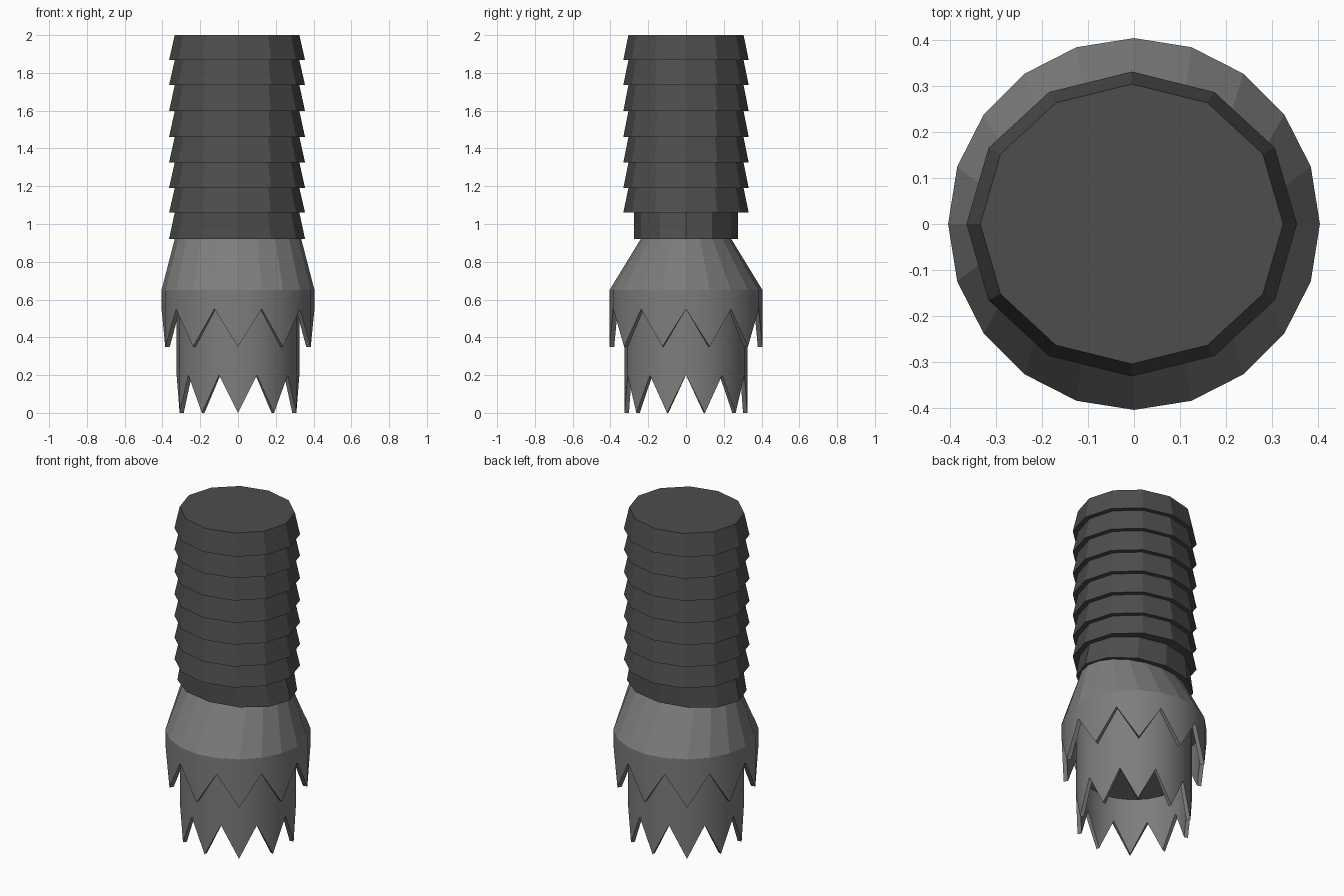
import bpy, bmesh, math

if "Cube" in bpy.data.objects:
    bpy.data.objects.remove(bpy.data.objects["Cube"])


def material(name, v):
    m = bpy.data.materials.new(name)
    m.diffuse_color = (v, v, v, 1)
    m.use_nodes = True
    m.node_tree.nodes["Principled BSDF"].inputs["Base Color"].default_value = m.diffuse_color
    return m


hose_mat = material("dark grey", 0.075)
metal_mat = material("mid grey", 0.205)


def finish(bm, name, mat, smooth=False):
    bmesh.ops.recalc_face_normals(bm, faces=bm.faces)
    if smooth:
        for f in bm.faces:
            f.smooth = True
        for e in bm.edges:
            e.smooth = e.calc_face_angle(0.0) < math.radians(30)
    me = bpy.data.meshes.new(name)
    bm.to_mesh(me)
    bm.free()
    me.materials.append(mat)
    ob = bpy.data.objects.new(name, me)
    bpy.context.collection.objects.link(ob)
    return ob


def loop(bm, n, rx, ry, zf, cx=0.0):
    # Ring of vertices starting at the front (-y); zf gives the height per index
    return [bm.verts.new((cx + rx * math.sin(2 * math.pi * i / n),
                          -ry * math.cos(2 * math.pi * i / n), zf(i)))
            for i in range(n)]


def bridge(bm, a, b):
    n = len(a)
    for i in range(n):
        j = (i + 1) % n
        bm.faces.new((a[i], a[j], b[j], b[i]))


def frustum(name, n, low, high, z0, z1, mat, cx=0.0):
    bm = bmesh.new()
    a = loop(bm, n, *low, lambda i: z0, cx)
    b = loop(bm, n, *high, lambda i: z1, cx)
    bridge(bm, a, b)
    bm.faces.new(a)
    bm.faces.new(b)
    return finish(bm, name, mat)


def toothed_tube(name, r_out, r_in, z_tip, z_valley, z_top, z_cap):
    # Thin wall with ten pointed teeth along the lower rim, capped inside
    bm = bmesh.new()
    rim = lambda i: z_valley if i % 2 else z_tip
    rings = [loop(bm, 20, r_out, r_out, lambda i: z_top),
             loop(bm, 20, r_out, r_out, rim),
             loop(bm, 20, r_in, r_in, rim),
             loop(bm, 20, r_in, r_in, lambda i: z_cap)]
    for a, b in zip(rings, rings[1:]):
        bridge(bm, a, b)
    bm.faces.new(rings[-1])
    bm.faces.new(rings[0])
    return finish(bm, name, metal_mat, True)


# Ribbed hose: eight overlapping tapered rings, the lowest one narrower in depth
levels = [0.92, 1.06, 1.19, 1.325, 1.46, 1.597, 1.735, 1.867, 2.0]
for k in range(8):
    low, high = ((0.36, 0.275), (0.33, 0.275)) if k == 0 else ((0.36, 0.332), (0.33, 0.305))
    frustum(f"hose_ring_{k + 1}", 12, low, high, levels[k], levels[k + 1], hose_mat, -0.005)

# Shoulder tapering from the round skirt to the oval hose
frustum("shoulder", 20, (0.405, 0.405), (0.335, 0.24), 0.65, 0.92, metal_mat)

# Outer skirt and inner tube with jagged rims
toothed_tube("outer_skirt", 0.405, 0.38, 0.35, 0.55, 0.65, 0.63)
toothed_tube("inner_tube", 0.325, 0.302, 0.0, 0.2, 0.64, 0.35)
